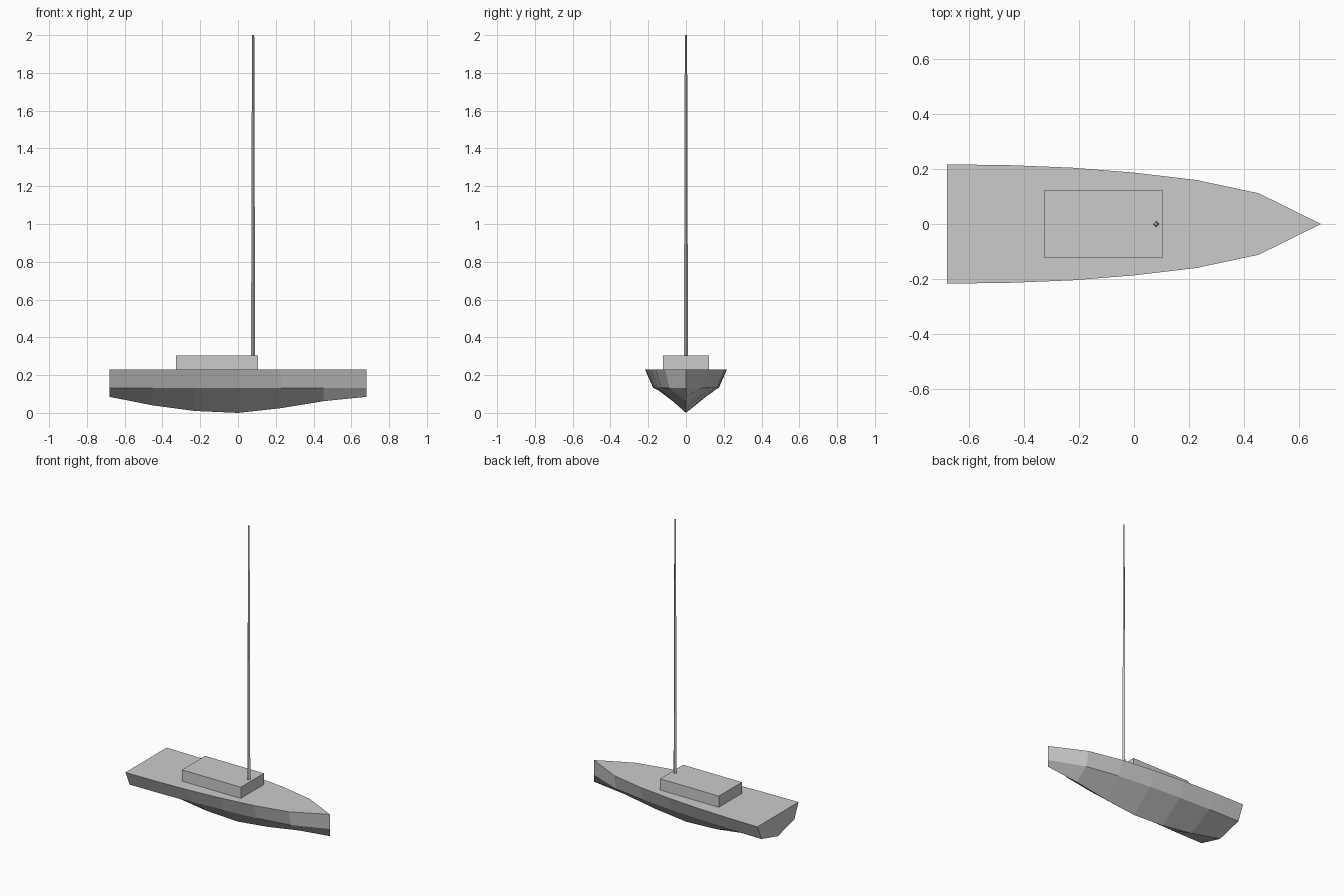
import bpy, bmesh, math

if "Cube" in bpy.data.objects:
    bpy.data.objects.remove(bpy.data.objects["Cube"])

grey = bpy.data.materials.new("plain grey")
grey.diffuse_color = (0.6, 0.6, 0.6, 1)
grey.use_nodes = True
grey.node_tree.nodes["Principled BSDF"].inputs["Base Color"].default_value = grey.diffuse_color


def finish(name, bm):
    bmesh.ops.recalc_face_normals(bm, faces=bm.faces)
    mesh = bpy.data.meshes.new(name)
    bm.to_mesh(mesh)
    bm.free()
    mesh.materials.append(grey)
    obj = bpy.data.objects.new(name, mesh)
    bpy.context.collection.objects.link(obj)
    return obj


# Hull: cross-sections from stern to bow (x, deck half width, keel height)
DECK_Z, CHINE_Z, CHINE_RATIO = 0.23, 0.132, 0.8
stations = [(-0.68, 0.217, 0.085), (-0.453, 0.214, 0.04), (-0.227, 0.205, 0.01),
            (0, 0.187, 0.0), (0.227, 0.16, 0.025), (0.453, 0.112, 0.062),
            (0.68, 0.0, 0.085)]
bm = bmesh.new()
rings = []
for x, w, keel in stations:
    c = w * CHINE_RATIO
    section = [(w, DECK_Z), (c, CHINE_Z), (0, keel), (-c, CHINE_Z), (-w, DECK_Z)]
    rings.append([bm.verts.new((x, y, z)) for y, z in section])
for a, b in zip(rings, rings[1:]):
    for i in range(4):
        bm.faces.new((a[i], a[i + 1], b[i + 1], b[i]))
bm.faces.new(rings[0])                                              # transom
bm.faces.new([r[0] for r in rings] + [r[4] for r in rings[::-1]])   # deck
bmesh.ops.remove_doubles(bm, verts=bm.verts, dist=0.0005)
finish("hull", bm)

# Cabin on the deck
bm = bmesh.new()
bmesh.ops.create_cube(bm, size=1)
for v in bm.verts:
    v.co = (-0.111 + v.co.x * 0.434, v.co.y * 0.244, 0.2675 + v.co.z * 0.075)
finish("cabin", bm)

# Tapered four-sided mast, corners facing fore and aft
bm = bmesh.new()
bmesh.ops.create_cone(bm, cap_ends=True, segments=4, radius1=0.011,
                      radius2=0.006, depth=1.695)
for v in bm.verts:
    r = math.hypot(v.co.x, v.co.y)
    a = round(math.atan2(v.co.y, v.co.x) / (math.pi / 2)) * math.pi / 2
    v.co = (0.08 + r * math.cos(a), r * math.sin(a), v.co.z + 1.1525)
finish("mast", bm)
